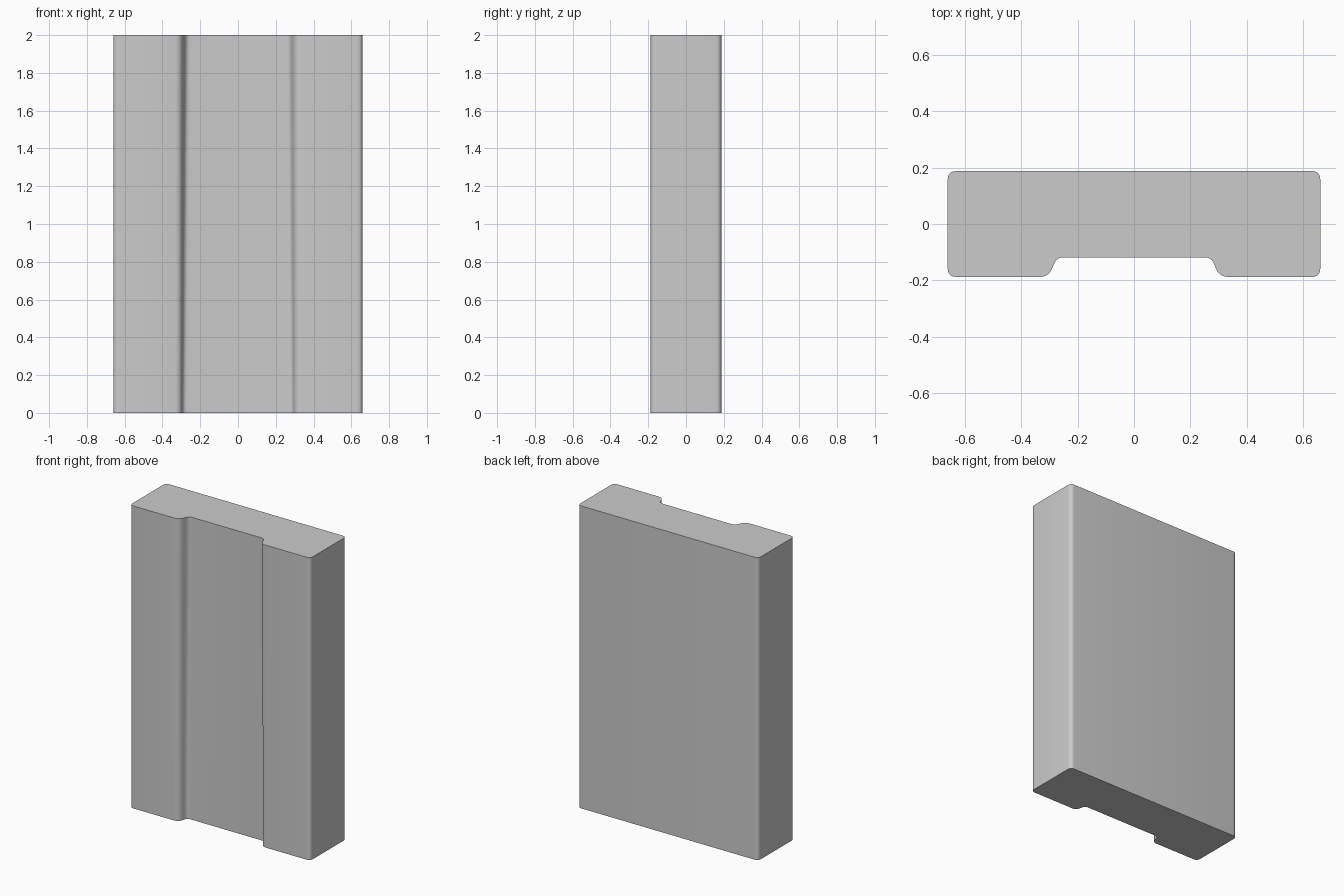
import bpy, bmesh, math
from mathutils import Vector

if "Cube" in bpy.data.objects:
    bpy.data.objects.remove(bpy.data.objects["Cube"])

W, D, H = 0.66, 0.1875, 2.0
GROOVE_Y = -0.118


def rounded(corners, seg=5):
    """Round each (x, y, tangent length) corner of a closed outline."""
    pts = []
    for i, (x, y, t) in enumerate(corners):
        c = Vector((x, y))
        a = c + (Vector(corners[i - 1][:2]) - c).normalized() * t
        b = c + (Vector(corners[(i + 1) % len(corners)][:2]) - c).normalized() * t
        for k in range(seg + 1):
            u = k / seg
            pts.append(a * (1 - u) ** 2 + c * 2 * u * (1 - u) + b * u * u)
    return pts


def outline(mouth, floor):
    # Half outline from back corner to groove floor, then mirrored
    half = [(W, D, 0.03), (W, -D, 0.03), (mouth, -D, 0.033), (floor, GROOVE_Y, 0.024)]
    return rounded(half + [(-x, y, t) for x, y, t in reversed(half)])


# Slab with a front channel whose walls steepen toward the base
bm = bmesh.new()
base = [bm.verts.new((p.x, p.y, 0)) for p in outline(0.303, 0.291)]
top = [bm.verts.new((p.x, p.y, H)) for p in outline(0.302, 0.274)]
n = len(base)
for i in range(n):
    j = (i + 1) % n
    bm.faces.new((base[i], base[j], top[j], top[i]))
bm.faces.new(base)
bm.faces.new(top)
bmesh.ops.recalc_face_normals(bm, faces=bm.faces[:])
mesh = bpy.data.meshes.new("grooved_slab")
bm.to_mesh(mesh)
bm.free()

slab = bpy.data.objects.new("grooved_slab", mesh)
bpy.context.collection.objects.link(slab)
bpy.context.view_layer.objects.active = slab
slab.select_set(True)
bpy.ops.object.shade_smooth_by_angle(angle=math.radians(35))
